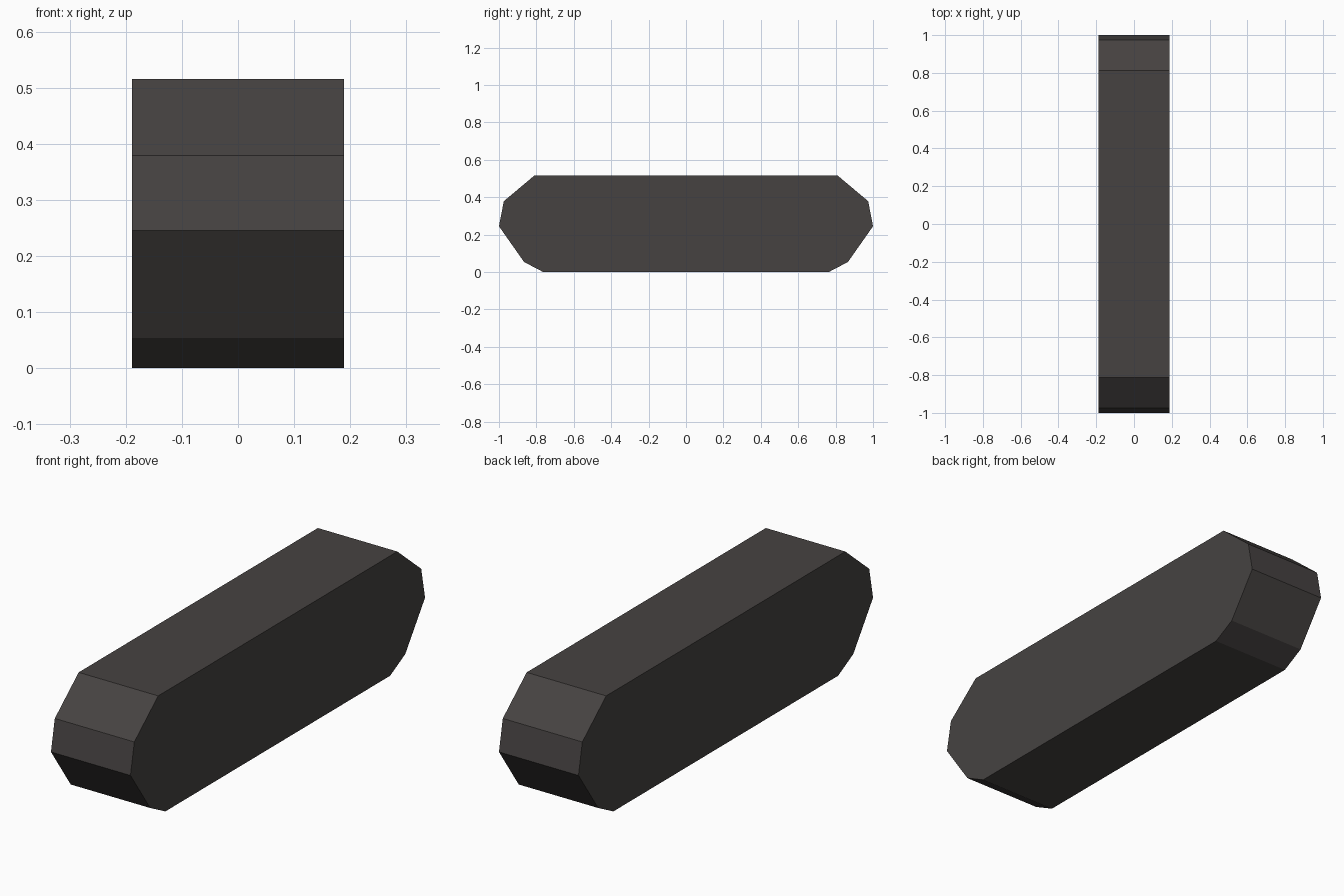
import bpy
import bmesh

if "Cube" in bpy.data.objects:
    bpy.data.objects.remove(bpy.data.objects["Cube"])

HALF_WIDTH = 0.189

# Dark rubber colour
rubber = bpy.data.materials.new("dark rubber")
rubber.diffuse_color = (0.061, 0.055, 0.053, 1.0)
rubber.use_nodes = True
rubber.node_tree.nodes["Principled BSDF"].inputs["Base Color"].default_value = rubber.diffuse_color

# Track side profile (y, z): one end, mirrored to the other
end = [(0.763, 0.0), (0.866, 0.054), (1.0, 0.245), (0.974, 0.379), (0.812, 0.515)]
profile = end + [(-y, z) for y, z in reversed(end)]

# Track body: profile extruded across the width
bm = bmesh.new()
face = bm.faces.new([bm.verts.new((-HALF_WIDTH, y, z)) for y, z in profile])
side = bmesh.ops.extrude_face_region(bm, geom=[face])
bmesh.ops.translate(bm, vec=(2 * HALF_WIDTH, 0, 0),
                    verts=[g for g in side["geom"] if isinstance(g, bmesh.types.BMVert)])
bmesh.ops.recalc_face_normals(bm, faces=bm.faces)

mesh = bpy.data.meshes.new("track")
bm.to_mesh(mesh)
bm.free()
mesh.materials.append(rubber)
track = bpy.data.objects.new("track", mesh)
bpy.context.collection.objects.link(track)
